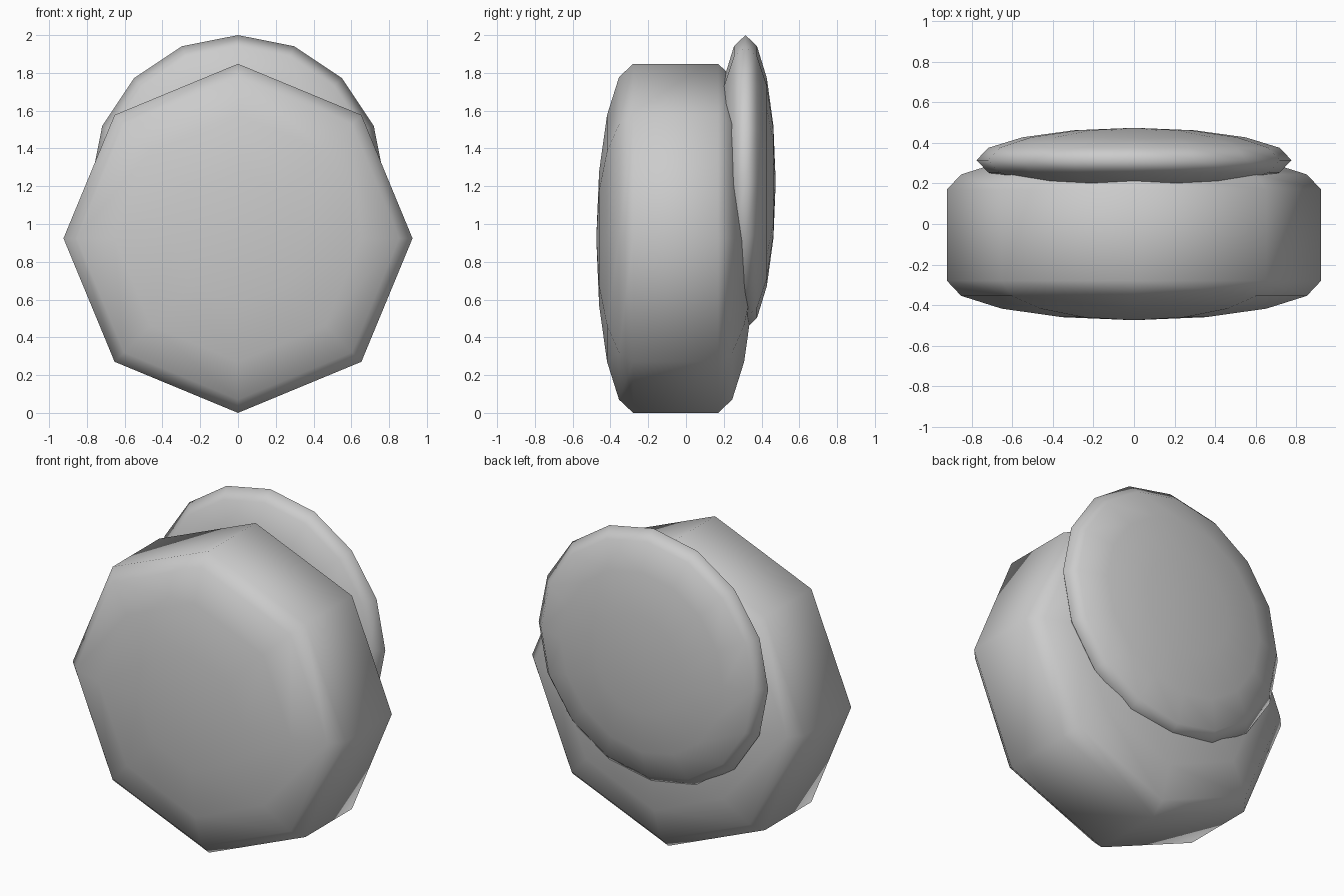
import bpy, bmesh
from math import sin, cos, pi

if "Cube" in bpy.data.objects:
    bpy.data.objects.remove(bpy.data.objects["Cube"])


def rounded_disc(name, sides, radius, half_flat, bulge, centre):
    """Round-edged disc lying around the y axis, with an optional straight band."""
    # Half profile (radius, y) from rim to pole, mirrored to the other side
    cap = [(radius * cos(i * pi / 8), half_flat + bulge * sin(i * pi / 8)) for i in range(4)]
    rim = cap if half_flat else cap[1:]
    profile = [(r, -y) for r, y in reversed(cap)] + rim
    cx, cy, cz = centre
    bm = bmesh.new()
    rings = []
    for r, y in profile:
        rings.append([bm.verts.new((cx + r * cos(2 * pi * k / sides), cy + y,
                                    cz + r * sin(2 * pi * k / sides))) for k in range(sides)])
    tip = half_flat + bulge
    front = bm.verts.new((cx, cy - tip, cz))
    back = bm.verts.new((cx, cy + tip, cz))
    for k in range(sides):
        n = (k + 1) % sides
        for a, b in zip(rings, rings[1:]):
            bm.faces.new((a[k], a[n], b[n], b[k]))
        bm.faces.new((front, rings[0][n], rings[0][k]))
        bm.faces.new((back, rings[-1][k], rings[-1][n]))
    bmesh.ops.recalc_face_normals(bm, faces=bm.faces[:])
    for f in bm.faces:
        f.smooth = True
    mesh = bpy.data.meshes.new(name)
    bm.to_mesh(mesh)
    bm.free()
    obj = bpy.data.objects.new(name, mesh)
    bpy.context.collection.objects.link(obj)
    return obj


# Thick eight-sided body
rounded_disc("body", 8, 0.924, 0.225, 0.195, (0, -0.055, 0.924))
# Thin sixteen-sided disc sunk into the back
rounded_disc("back_disc", 16, 0.778, 0.0, 0.16, (0, 0.315, 1.222))
